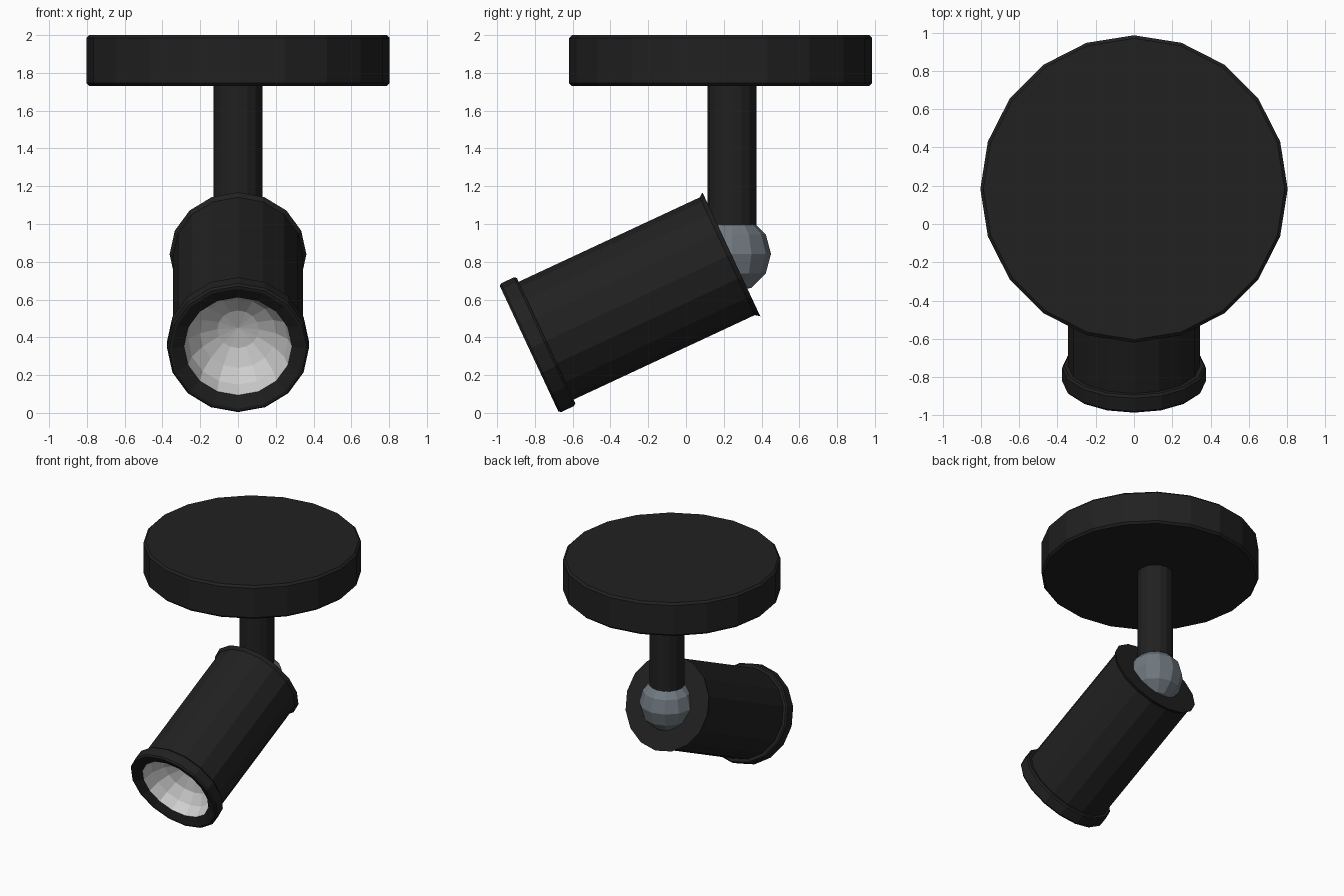
import bpy, bmesh, math
from mathutils import Matrix

cube = bpy.data.objects.get("Cube")
if cube:
    bpy.data.objects.remove(cube)


def material(name, rgb):
    m = bpy.data.materials.new(name)
    m.use_nodes = True
    m.diffuse_color = (*rgb, 1)
    bsdf = m.node_tree.nodes["Principled BSDF"]
    bsdf.inputs["Base Color"].default_value = (*rgb, 1)
    return m


black = material("matte black", (0.015, 0.015, 0.015))
steel = material("blue grey steel", (0.16, 0.19, 0.215))
silver = material("bright reflector", (0.62, 0.62, 0.62))


def lathe(name, profile, sides, mat, location, tilt=0, turn=0):
    """Revolve (radius, height) points; bottom centre outward, then up."""
    bm = bmesh.new()
    rings = []
    for r, h in profile:
        if r == 0:
            rings.append([bm.verts.new((0, 0, h))] * sides)
        else:
            angles = [turn + math.tau * i / sides for i in range(sides)]
            rings.append([bm.verts.new((r * math.cos(a), r * math.sin(a), h))
                          for a in angles])
    for low, high in zip(rings, rings[1:]):
        for i in range(sides):
            j = (i + 1) % sides
            corners = dict.fromkeys((low[i], low[j], high[j], high[i]))
            bm.faces.new(list(corners))
    mesh = bpy.data.meshes.new(name)
    bm.to_mesh(mesh)
    bm.free()
    mesh.materials.append(mat)
    obj = bpy.data.objects.new(name, mesh)
    obj.matrix_world = Matrix.Translation(location) @ Matrix.Rotation(tilt, 4, 'X')
    bpy.context.collection.objects.link(obj)
    return obj


# Ceiling plate with small chamfers
R, T, B = 0.803, 0.27, 0.016
lathe("ceiling_plate",
      [(0, 0), (R - B, 0), (R, B), (R, T - B), (R - B, T), (0, T)],
      20, black, (0, 0.183, 1.73), turn=math.pi / 2)

# Stem and swivel ball
lathe("stem", [(0, 0), (0.13, 0), (0.13, 0.74), (0, 0.74)],
      16, black, (0, 0.243, 0.995))
ball = [(0.207 * math.sin(math.pi * k / 6), -0.207 * math.cos(math.pi * k / 6))
        for k in range(1, 6)]
lathe("swivel_ball", [(0, -0.207)] + ball + [(0, 0.207)],
      12, steel, (0, 0.243, 0.842))

# Tilted lamp head, all parts sharing the axis from the front rim backwards
head = dict(location=(0, -0.831, 0.34), tilt=math.radians(-65))
lathe("lamp_body",
      [(0.344, 0.05), (0.344, 1.158), (0.362, 1.182), (0, 1.182)],
      16, black, **head)
lathe("front_rim",
      [(0.286, 0.03), (0.35, 0), (0.366, 0), (0.376, 0.012),
       (0.376, 0.088), (0.366, 0.1), (0.34, 0.1)],
      16, black, **head)

# Concave reflector bowl
bowl = [(0.286 * math.sin(math.pi * k / 8), 0.03 + 0.23 * math.cos(math.pi * k / 8))
        for k in range(1, 5)]
lathe("reflector", [(0, 0.26)] + bowl, 16, silver, **head)
